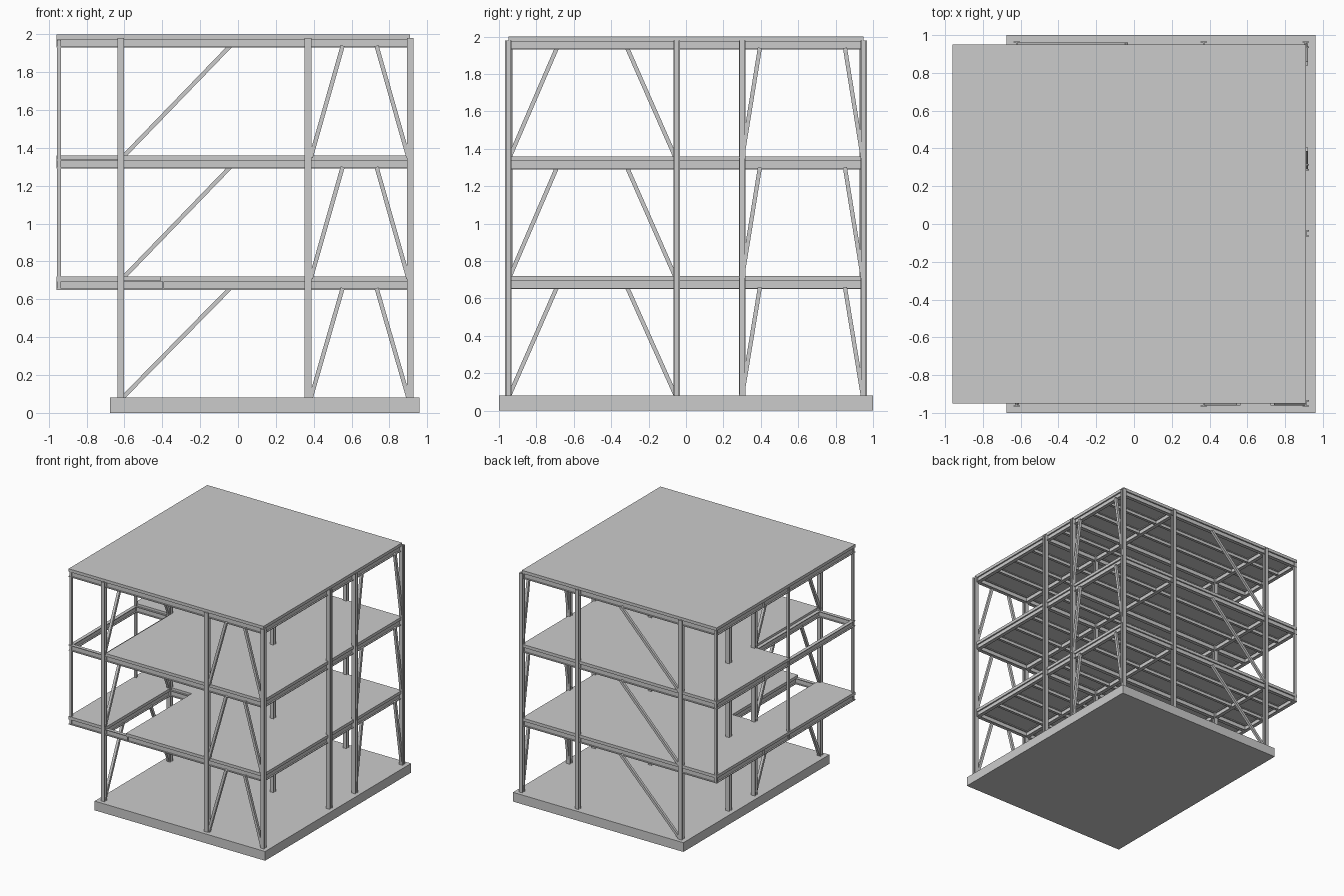
import bpy, bmesh
from mathutils import Vector

if "Cube" in bpy.data.objects:
    bpy.data.objects.remove(bpy.data.objects["Cube"])


def make_object(name, bm):
    bmesh.ops.recalc_face_normals(bm, faces=bm.faces)
    me = bpy.data.meshes.new(name)
    bm.to_mesh(me)
    bm.free()
    ob = bpy.data.objects.new(name, me)
    bpy.context.collection.objects.link(ob)
    return ob


def i_profile(w, h, t):
    a, b, c = w / 2, h / 2, t / 2
    return [(-a, -b), (a, -b), (a, -b + t), (c, -b + t), (c, b - t), (a, b - t),
            (a, b), (-a, b), (-a, b - t), (-c, b - t), (-c, -b + t), (-a, -b + t)]


def box_profile(w, h):
    return [(-w / 2, -h / 2), (w / 2, -h / 2), (w / 2, h / 2), (-w / 2, h / 2)]


def sweep(name, segments, profile, up):
    """Straight members with one cross-section, gathered in one object."""
    bm = bmesh.new()
    for p, q in segments:
        p, q = Vector(p), Vector(q)
        d = (q - p).normalized()
        side = d.cross(Vector(up)).normalized()
        v = side.cross(d)
        rings = [[bm.verts.new(o + side * a + v * b) for a, b in profile] for o in (p, q)]
        n = len(profile)
        for i in range(n):
            j = (i + 1) % n
            bm.faces.new((rings[0][i], rings[0][j], rings[1][j], rings[1][i]))
        bm.faces.new(rings[0][::-1])
        bm.faces.new(rings[1])
    return make_object(name, bm)


def plate(name, outline, z0, z1):
    bm = bmesh.new()
    f = bm.faces.new([bm.verts.new((x, y, z0)) for x, y in outline])
    top = bmesh.ops.extrude_face_region(bm, geom=[f])["geom"]
    bmesh.ops.translate(bm, vec=(0, 0, z1 - z0),
                        verts=[g for g in top if isinstance(g, bmesh.types.BMVert)])
    return make_object(name, bm)


# foundation
plate("base_slab", [(-.675, -1), (.96, -1), (.96, 1), (-.675, 1)], 0, .08)

# floors with stair and terrace openings
X0, X1, Y = -.96, .91, .95
plate("first_floor", [(X0, -Y), (-.605, -Y), (-.605, -.05), (-.41, -.05), (-.41, -Y),
                      (X1, -Y), (X1, Y), (X0, Y)], .70, .72)
plate("second_floor", [(-.605, -Y), (X1, -Y), (X1, Y), (X0, Y), (X0, -.05), (-.605, -.05)],
      1.34, 1.36)
plate("roof", [(X0, -Y), (X1, -Y), (X1, Y), (X0, Y)], 1.98, 2.0)

# columns
spots = [(x, y) for x in (-.62, .37, .91) for y in (-.95, -.05, .3, .95) if (x, y) != (.37, .3)]
sweep("columns", [((x, y, .08), (x, y, 1.98)) for x, y in spots],
      i_profile(.035, .034, .007), (0, 1, 0))
sweep("hangers", [((-.945, y, .65), (-.945, y, 1.97)) for y in (-.937, -.05, .937)],
      box_profile(.02, .02), (0, 1, 0))

# floor beams and joists
names = ("first_floor", "second_floor", "roof")
for k, top in enumerate((.70, 1.34, 1.98)):
    z = top - .025
    girders = [((X0, y, z), (X1, y, z)) for y in (-.935, -.05, .3, .935)]
    girders += [((x, -Y, z), (x, Y, z)) for x in (-.945, -.62, .37, .895)]
    if k == 0:
        girders.append(((-.395, -Y, z), (-.395, -.05, z)))
    sweep(names[k] + "_beams", girders, i_profile(.03, .05, .006), (0, 0, 1))
    joists = []
    for y in (-.71, -.49, -.27, .125, .515, .725):
        spans = [(X0 + .02, X1 - .02)]
        if y < -.05 and k == 0:
            spans = [(X0 + .02, -.62), (-.395, X1 - .02)]
        if y < -.05 and k == 1:
            spans = [(-.62, X1 - .02)]
        joists += [((a, y, z + .006), (b, y, z + .006)) for a, b in spans]
    sweep(names[k] + "_joists", joists, i_profile(.022, .038, .005), (0, 0, 1))

# diagonal braces on every storey
along_x, along_y = [], []
for a, b in ((.08, .66), (.71, 1.30), (1.35, 1.94)):
    along_x += [((x, y, a), (x2, y, b)) for x, x2, y in
                ((.385, .553, -.95), (.9, .732, -.95), (-.61, -.04, .95))]
    along_y += [((x, y, a), (x, y2, b)) for y, y2, x in
                ((-.945, -.69, -.62), (-.055, -.315, -.62), (.3, .395, .91), (.945, .85, .91))]
sweep("braces_front_back", along_x, box_profile(.022, .022), (0, 1, 0))
sweep("braces_sides", along_y, box_profile(.022, .022), (1, 0, 0))
